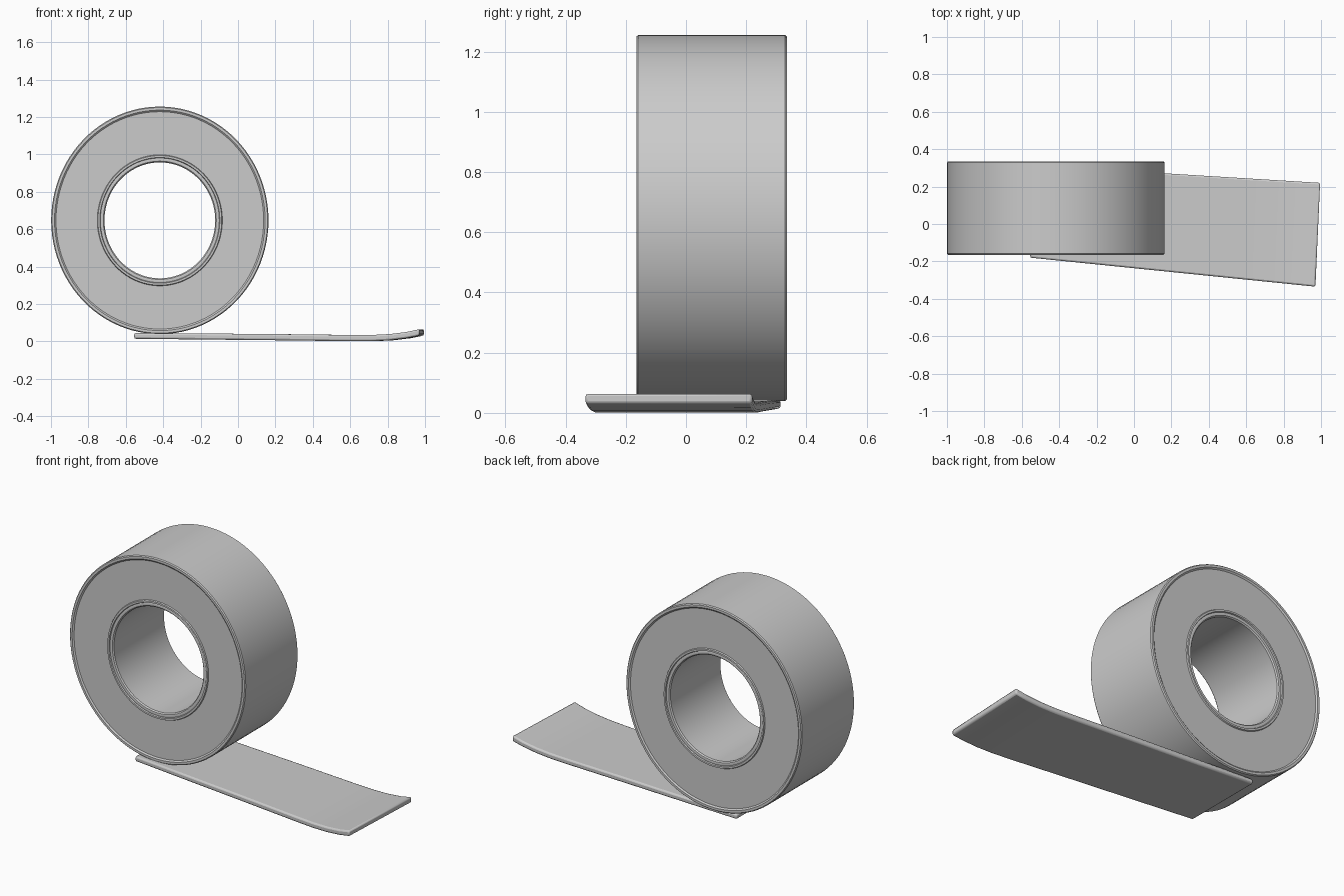
import bpy
import bmesh
import math
from mathutils import Matrix, Vector

if "Cube" in bpy.data.objects:
    bpy.data.objects.remove(bpy.data.objects["Cube"], do_unlink=True)


def make_material(name, rgb):
    mat = bpy.data.materials.new(name)
    mat.use_nodes = True
    mat.diffuse_color = (*rgb, 1)
    mat.node_tree.nodes["Principled BSDF"].inputs["Base Color"].default_value = (*rgb, 1)
    return mat


grey = make_material("light grey", (0.6, 0.6, 0.6))


def finish(name, bm, angle):
    bmesh.ops.recalc_face_normals(bm, faces=bm.faces)
    mesh = bpy.data.meshes.new(name)
    bm.to_mesh(mesh)
    bm.free()
    mesh.materials.append(grey)
    obj = bpy.data.objects.new(name, mesh)
    bpy.context.collection.objects.link(obj)
    bpy.ops.object.select_all(action='DESELECT')
    obj.select_set(True)
    bpy.context.view_layer.objects.active = obj
    bpy.ops.object.shade_smooth_by_angle(angle=math.radians(angle))
    return obj


def lathe_ring(name, half_profile, steps=96):
    """Spin a (radius, y) half profile, mirrored in y, into a closed ring."""
    profile = half_profile + [(r, -y) for r, y in reversed(half_profile)]
    bm = bmesh.new()
    rings = []
    for i in range(steps):
        a = math.tau * i / steps
        rings.append([bm.verts.new((r * math.cos(a), y, r * math.sin(a))) for r, y in profile])
    for i in range(steps):
        a, b = rings[i], rings[(i + 1) % steps]
        for j in range(len(profile)):
            k = (j + 1) % len(profile)
            bm.faces.new((a[j], a[k], b[k], b[j]))
    # the roll is slightly taller than it is wide
    bm.transform(Matrix.Translation((-0.418, 0.085, 0.647)) @ Matrix.Diagonal((1, 1, 1.047, 1)))
    return finish(name, bm, 35)


# wound tape with a thin raised outer rim
lathe_ring("tape_roll", [(0.32, 0.243), (0.555, 0.243), (0.563, 0.25),
                         (0.576, 0.25), (0.581, 0.244)])

# core tube with a rounded lip
lathe_ring("core_tube", [(0.296, 0.236), (0.302, 0.243), (0.312, 0.245), (0.318, 0.243),
                         (0.321, 0.25), (0.331, 0.25), (0.336, 0.24)])

# loose strip: stations along its length with x, underside height and thickness
stations = [(-0.555, 0.014, 0.03), (-0.2, 0.01, 0.032), (0.2, 0.006, 0.033),
            (0.6, 0.001, 0.033), (0.72, 0.001, 0.033), (0.82, 0.006, 0.033),
            (0.91, 0.017, 0.033), (0.98, 0.031, 0.034)]
bm = bmesh.new()
loops = []
for x, z, t in stations:
    f = (x + 0.555) / 1.535
    front = Vector((x - 0.01 * f, -0.18 - 0.155 * f, z))
    back = Vector((x + 0.015 * f, 0.315 - 0.095 * f, z))
    up = Vector((0, 0, t))
    loops.append([bm.verts.new(p) for p in (front, back, back + up, front + up)])
for a, b in zip(loops, loops[1:]):
    for j in range(4):
        k = (j + 1) % 4
        bm.faces.new((a[j], a[k], b[k], b[j]))
bm.faces.new(loops[0])
bm.faces.new(loops[-1])
strip = finish("loose_strip", bm, 40)
bevel = strip.modifiers.new("soft_edges", 'BEVEL')
bevel.width = 0.009
bevel.segments = 2
bevel.limit_method = 'ANGLE'
bevel.angle_limit = math.radians(40)
